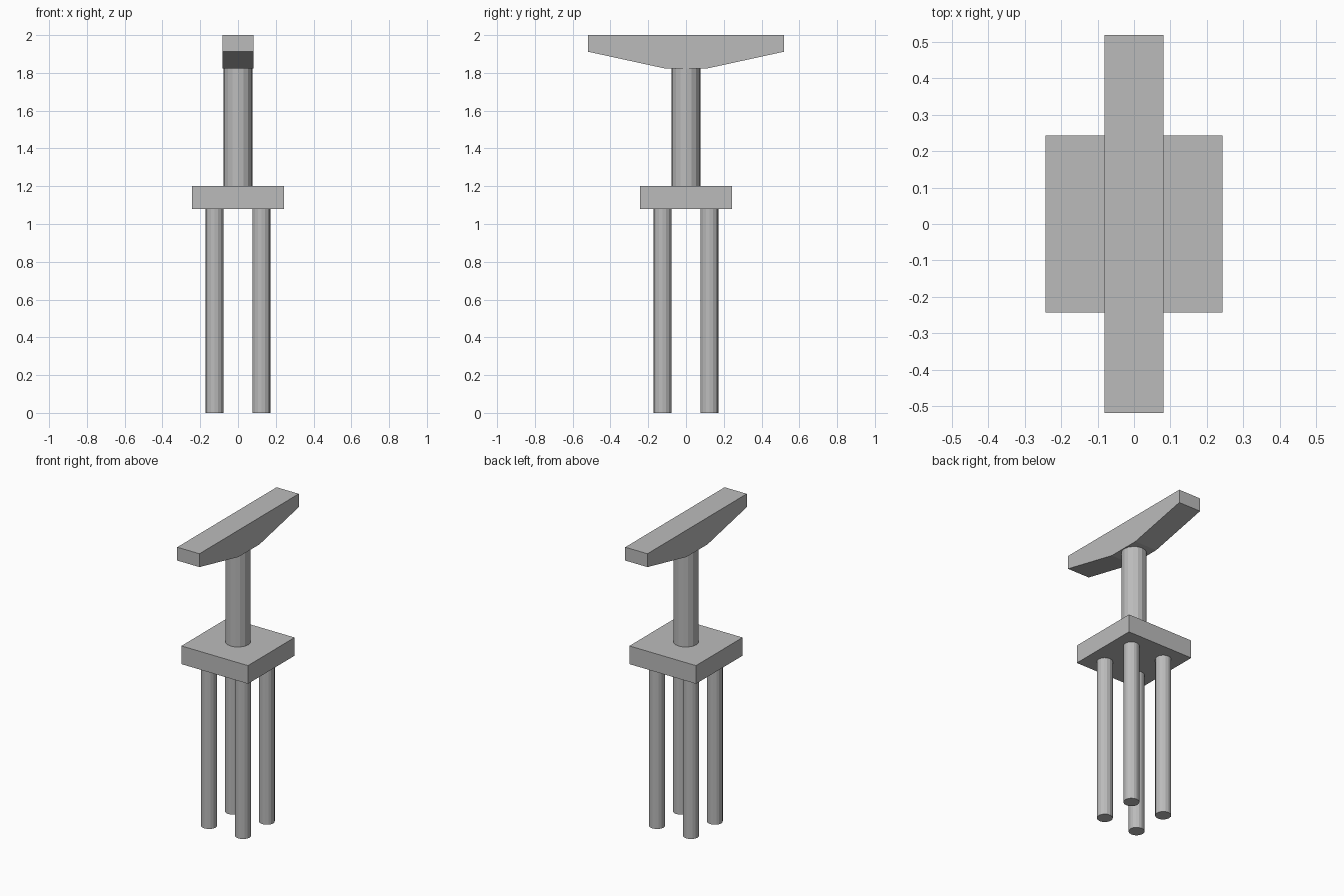
import bpy
import bmesh

cube = bpy.data.objects.get("Cube")
if cube:
    bpy.data.objects.remove(cube, do_unlink=True)

concrete = bpy.data.materials.new("concrete_grey")
concrete.use_nodes = True
grey = (0.5, 0.5, 0.5, 1)
concrete.diffuse_color = grey
concrete.node_tree.nodes["Principled BSDF"].inputs["Base Color"].default_value = grey


def finish(name, bm):
    bmesh.ops.recalc_face_normals(bm, faces=bm.faces)
    mesh = bpy.data.meshes.new(name)
    bm.to_mesh(mesh)
    bm.free()
    mesh.materials.append(concrete)
    obj = bpy.data.objects.new(name, mesh)
    bpy.context.collection.objects.link(obj)
    return obj


def prism(name, profile, half_width):
    """Extrude a (y, z) profile along x."""
    bm = bmesh.new()
    face = bm.faces.new([bm.verts.new((-half_width, y, z)) for y, z in profile])
    extruded = bmesh.ops.extrude_face_region(bm, geom=[face])["geom"]
    verts = [v for v in extruded if isinstance(v, bmesh.types.BMVert)]
    bmesh.ops.translate(bm, verts=verts, vec=(2 * half_width, 0, 0))
    return finish(name, bm)


def column(name, x, y, radius, bottom, top):
    bm = bmesh.new()
    bmesh.ops.create_cone(bm, cap_ends=True, segments=16, radius1=radius,
                          radius2=radius, depth=top - bottom)
    bmesh.ops.translate(bm, verts=bm.verts, vec=(x, y, (bottom + top) / 2))
    return finish(name, bm)


# Four piles under the footing
for side, x in (("left", 0.124), ("right", -0.124)):
    for end, y in (("front", -0.124), ("back", 0.124)):
        column(f"{end}_{side}_pile", x, y, 0.048, 0, 1.08)

# Square footing slab
h = 0.243
prism("footing_slab", [(-h, 1.08), (h, 1.08), (h, 1.2), (-h, 1.2)], h)

# Central column
column("pier_column", 0, 0, 0.076, 1.2, 1.825)

# Tapered cross beam
half = [(0.11, 1.823), (0.518, 1.912), (0.518, 2.0)]
prism("cross_beam", half + [(-y, z) for y, z in reversed(half)], 0.081)
